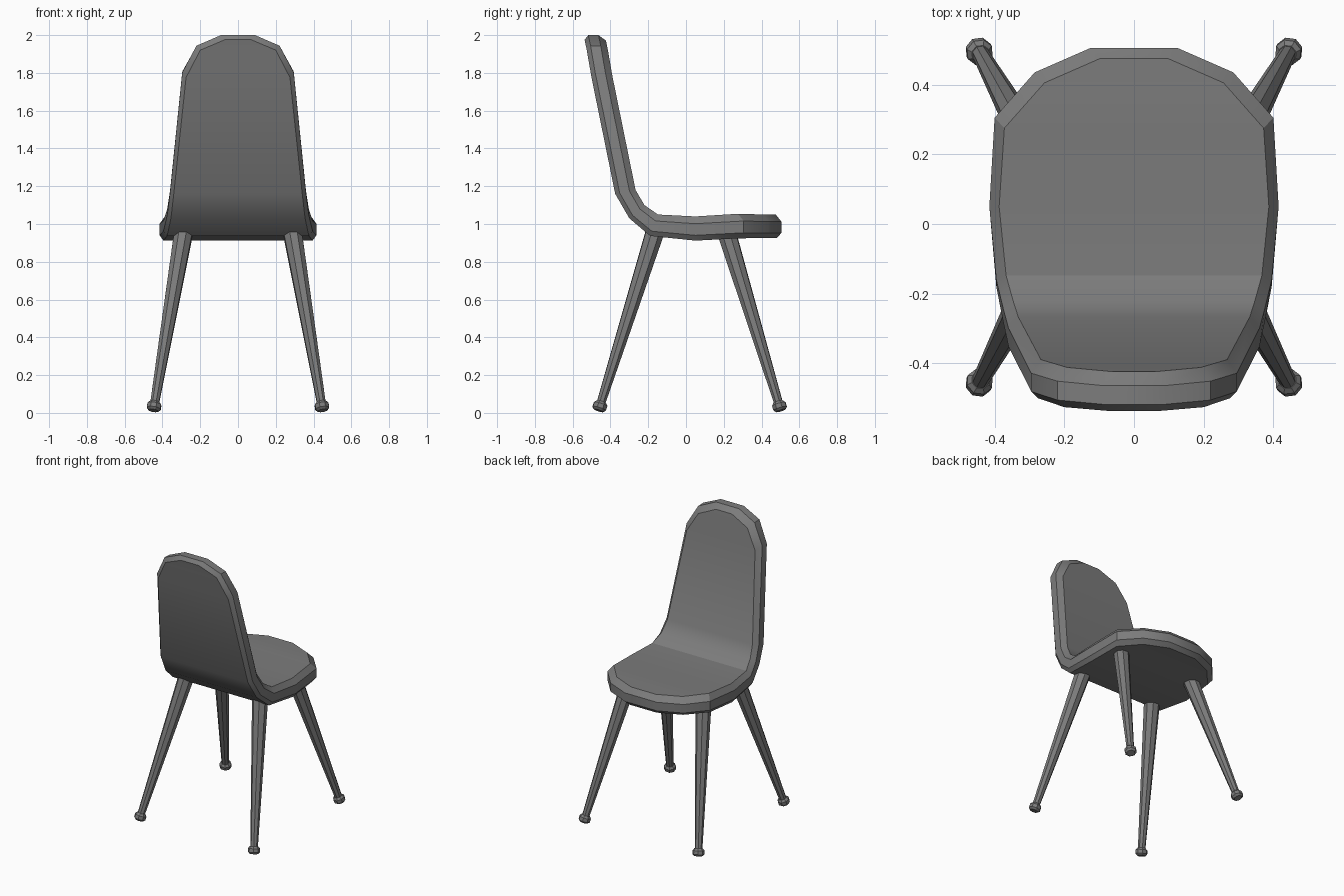
import bpy, bmesh
from math import radians
from mathutils import Vector

cube = bpy.data.objects.get("Cube")
if cube:
    bpy.data.objects.remove(cube)

grey = bpy.data.materials.new("mid grey")
grey.use_nodes = True
colour = (0.2, 0.2, 0.2, 1)
grey.diffuse_color = colour
grey.node_tree.nodes["Principled BSDF"].inputs["Base Color"].default_value = colour


def finish(name, bm, angle):
    """Turn a bmesh into a shaded object."""
    bmesh.ops.recalc_face_normals(bm, faces=bm.faces)
    mesh = bpy.data.meshes.new(name)
    bm.to_mesh(mesh)
    bm.free()
    mesh.materials.append(grey)
    obj = bpy.data.objects.new(name, mesh)
    bpy.context.collection.objects.link(obj)
    bpy.ops.object.select_all(action="DESELECT")
    obj.select_set(True)
    bpy.context.view_layer.objects.active = obj
    bpy.ops.object.shade_smooth_by_angle(angle=radians(angle))
    return obj


def bridge(bm, a, b):
    for i in range(len(a)):
        j = (i + 1) % len(a)
        bm.faces.new((a[i], a[j], b[j], b[i]))


# Seat shell stations, seat edge to backrest top:
# half width, inset along path, inner y, z, outer y, z
STATIONS = [
    (0.125, 1, 0.505, 1.05, 0.505, 0.925),
    (0.285, 1, 0.435, 1.05, 0.435, 0.925),
    (0.40, 1, 0.305, 1.055, 0.305, 0.925),
    (0.415, 0, 0.05, 1.04, 0.05, 0.912),
    (0.395, 0, -0.148, 1.05, -0.19, 0.937),
    (0.375, 0, -0.22, 1.10, -0.30, 1.03),
    (0.36, 0, -0.267, 1.18, -0.375, 1.16),
    (0.295, -1, -0.395, 1.81, -0.505, 1.80),
    (0.22, -1, -0.417, 1.94, -0.53, 1.945),
    (0.09, -1, -0.43, 2.0, -0.542, 2.0),
]


def build_shell():
    bm = bmesh.new()
    inner = [Vector((0, s[2], s[3])) for s in STATIONS]
    outer = [Vector((0, s[4], s[5])) for s in STATIONS]
    last = len(STATIONS) - 1
    rings = []
    for k, (hw, pull, *_) in enumerate(STATIONS):
        lo, hi = max(k - 1, 0), min(k + 1, last)
        along = (inner[hi] + outer[hi] - inner[lo] - outer[lo]).normalized() * pull
        # inner face, two rim lines and outer face form the section
        section = [
            (hw - 0.028, inner[k] + along * 0.03),
            (hw, inner[k].lerp(outer[k], 0.3)),
            (hw, inner[k].lerp(outer[k], 0.78)),
            (hw - 0.02, outer[k] + along * 0.025),
        ]
        right = [bm.verts.new(p + Vector((x, 0, 0))) for x, p in section]
        left = [bm.verts.new(p - Vector((x, 0, 0))) for x, p in section]
        rings.append(right + left[::-1])
    for a, b in zip(rings, rings[1:]):
        bridge(bm, a, b)
    # chamfered end caps
    for ring in (rings[0], rings[-1]):
        for i in range(3):
            bm.faces.new((ring[i], ring[i + 1], ring[6 - i], ring[7 - i]))
    return finish("seat_shell", bm, 30)


def lathe(name, foot, top, profile, sides=8):
    """Sweep (distance, radius) rings along the line from foot to top."""
    axis = (top - foot).normalized()
    turn = axis.to_track_quat("Z", "Y")
    bm = bmesh.new()
    rings = []
    for dist, radius in profile:
        circle = bmesh.ops.create_circle(bm, segments=sides, radius=radius)["verts"]
        for v in circle:
            v.co = foot + axis * dist + turn @ v.co
        rings.append(circle)
    for a, b in zip(rings, rings[1:]):
        bridge(bm, a, b)
    bm.faces.new(rings[0])
    bm.faces.new(rings[-1])
    return finish(name, bm, 20)


build_shell()

# Splayed tapered legs with small button feet
for end, foot_y, top_y in (("front", -0.463, -0.165), ("back", 0.502, 0.215)):
    for side, sx in (("left", 1), ("right", -1)):
        foot = Vector((sx * 0.448, foot_y, 0.012))
        top = Vector((sx * 0.288, top_y, 0.955))
        length = (top - foot).length
        lathe(f"{end}_{side}_leg", foot, top, [(0.03, 0.024), (length, 0.052)])
        lathe(f"{end}_{side}_foot", foot, top,
              [(0, 0.027), (0.012, 0.039), (0.036, 0.039), (0.05, 0.027)])
